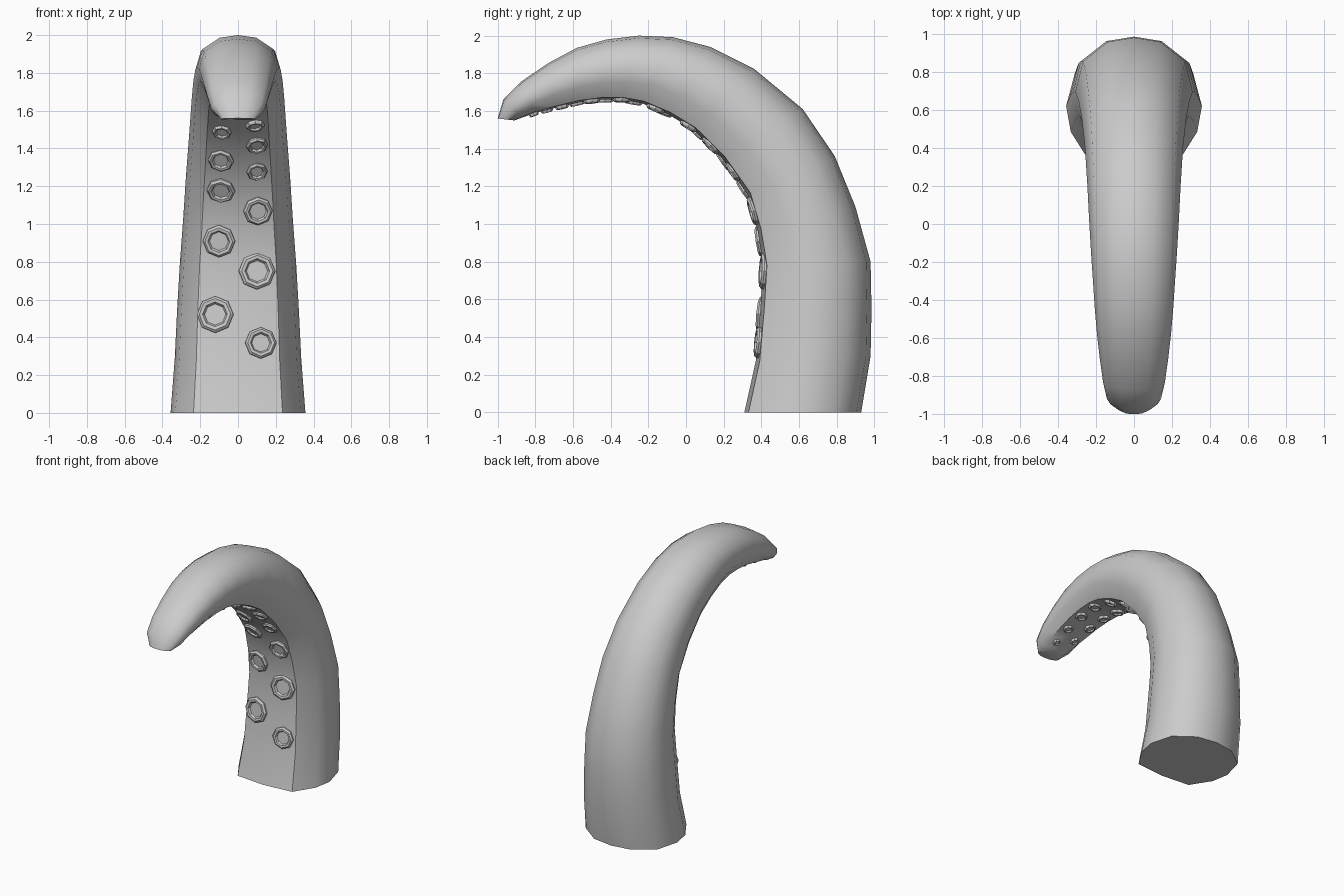
import bpy, bmesh, math
from mathutils import Vector
from mathutils.bvhtree import BVHTree

if "Cube" in bpy.data.objects:
    bpy.data.objects.remove(bpy.data.objects["Cube"])

# stations along the arm: inner (y, z), outer (y, z), half width
STATIONS = [
    (.31, 0, .93, 0, .357), (.37, .27, .98, .30, .335), (.395, .55, .985, .55, .322),
    (.41, .78, .98, .80, .308), (.38, .97, .90, 1.09, .29), (.325, 1.16, .79, 1.36, .275),
    (.19, 1.35, .62, 1.61, .258), (.04, 1.50, .36, 1.825, .245), (-.09, 1.58, .13, 1.94, .236),
    (-.23, 1.64, -.07, 1.992, .226), (-.34, 1.66, -.25, 2.0, .216), (-.45, 1.66, -.42, 1.98, .207),
    (-.57, 1.645, -.58, 1.935, .195), (-.70, 1.615, -.73, 1.855, .179),
    (-.80, 1.59, -.87, 1.76, .162), (-.87, 1.565, -.97, 1.66, .142), (-.91, 1.55, -1.0, 1.56, .09)]

# half cross-section: across, inner-to-outer fraction
HALF = [(0, 0), (.66, .035), (.93, .28), (1, .5), (.87, .78), (.45, .96), (0, 1)]
SECTION = HALF + [(-u, v) for u, v in HALF[-2:0:-1]]


def make_object(name, bm, angle):
    bmesh.ops.recalc_face_normals(bm, faces=bm.faces)
    me = bpy.data.meshes.new(name)
    bm.to_mesh(me)
    ob = bpy.data.objects.new(name, me)
    bpy.context.collection.objects.link(ob)
    bpy.ops.object.select_all(action='DESELECT')
    ob.select_set(True)
    bpy.context.view_layer.objects.active = ob
    bpy.ops.object.shade_smooth_by_angle(angle=math.radians(angle))
    return ob


def bridge(bm, a, b):
    n = len(a)
    for i in range(n):
        bm.faces.new((a[i], a[(i + 1) % n], b[(i + 1) % n], b[i]))


# curved tapering arm
bm = bmesh.new()
rings = []
for iy, iz, oy, oz, w in STATIONS:
    rings.append([bm.verts.new((u * w, iy + (oy - iy) * v, iz + (oz - iz) * v)) for u, v in SECTION])
for a, b in zip(rings, rings[1:]):
    bridge(bm, a, b)
bm.faces.new(rings[0])
bm.faces.new(rings[-1])
bmesh.ops.recalc_face_normals(bm, faces=bm.faces)
tree = BVHTree.FromBMesh(bm)
make_object("tentacle_arm", bm, 42)
bm.free()

# suckers on the upright part: x, z, radius
UPRIGHT = [(.12, .37, .083), (-.12, .52, .097), (.1, .75, .097), (-.1, .91, .086),
           (.105, 1.07, .077), (-.09, 1.18, .075), (.1, 1.28, .055), (-.09, 1.34, .068),
           (.1, 1.42, .057), (-.085, 1.49, .05), (.09, 1.525, .05)]
# suckers under the overhanging part: x, y, radius
OVERHANG = [(-.085, -.12, .055), (.085, -.16, .05), (-.08, -.28, .052), (.08, -.34, .048),
            (-.075, -.43, .046), (.075, -.5, .044), (-.07, -.58, .042), (.065, -.66, .036),
            (-.06, -.74, .032), (.05, -.81, .026)]
# lathe profile: radius fraction, height
PROFILE = [(1, -.012), (1, .012), (.86, .024), (.68, .022), (.58, .008)]

hits = [(tree.ray_cast(Vector((x, -.5, z)), Vector((0, 1, 0))), r) for x, z, r in UPRIGHT]
hits += [(tree.ray_cast(Vector((x, y, 1)), Vector((0, 0, 1))), r) for x, y, r in OVERHANG]

bm = bmesh.new()
for (loc, nor, _, _), r in hits:
    if loc is None:
        continue
    side = Vector((1, 0, 0))
    side = (side - nor * side.dot(nor)).normalized()
    up = nor.cross(side)
    k = .6 + r * 4
    loops = []
    for f, h in PROFILE:
        loops.append([bm.verts.new(loc + nor * h * k + r * f * (
            side * math.cos(i * math.tau / 8) + up * math.sin(i * math.tau / 8))) for i in range(8)])
    for a, b in zip(loops, loops[1:]):
        bridge(bm, a, b)
    bm.faces.new(loops[0])
    bm.faces.new(loops[-1])
make_object("suckers", bm, 30)
bm.free()
